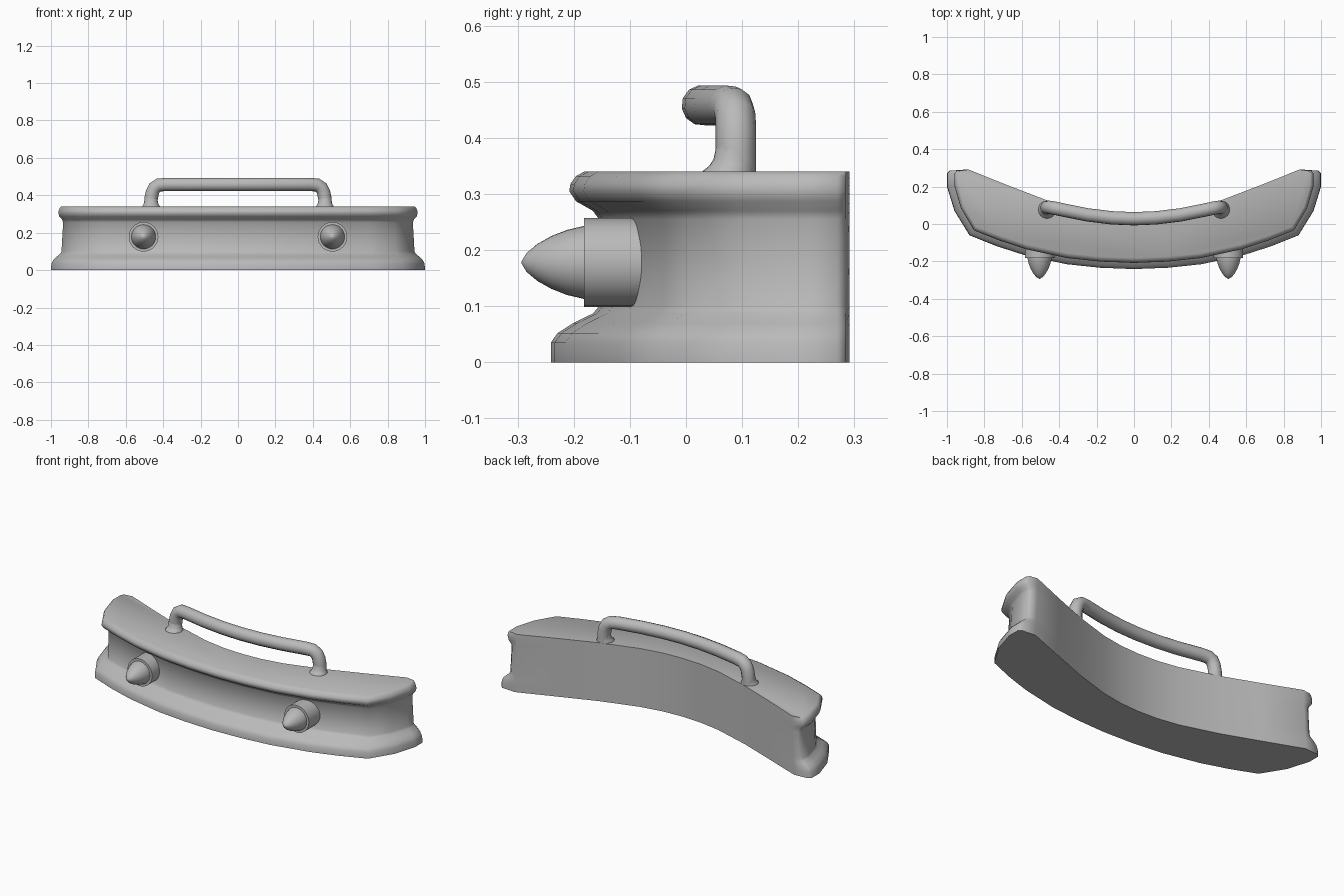
import bpy, bmesh, math
from mathutils import Vector

if "Cube" in bpy.data.objects:
    bpy.data.objects.remove(bpy.data.objects["Cube"])

# Mid-grey paint shared by every part
grey = bpy.data.materials.new("grey_paint")
grey.diffuse_color = (.49, .49, .49, 1)
grey.use_nodes = True
grey.node_tree.nodes["Principled BSDF"].inputs["Base Color"].default_value = grey.diffuse_color


def smooth(ob, angle):
    ob.data.materials.clear()
    ob.data.materials.append(grey)
    bpy.ops.object.select_all(action='DESELECT')
    ob.select_set(True)
    bpy.context.view_layer.objects.active = ob
    bpy.ops.object.shade_smooth_by_angle(angle=math.radians(angle))


# Skin a stack of vertex rings into a capped solid
def loft(name, rings, angle=40):
    bm = bmesh.new()
    rs = [[bm.verts.new(c) for c in ring] for ring in rings]
    n = len(rs[0])
    for a, b in zip(rs, rs[1:]):
        for i in range(n):
            j = (i + 1) % n
            bm.faces.new((a[i], a[j], b[j], b[i]))
    bm.faces.new(rs[0])
    bm.faces.new(rs[-1])
    bmesh.ops.recalc_face_normals(bm, faces=bm.faces)
    me = bpy.data.meshes.new(name)
    bm.to_mesh(me)
    bm.free()
    ob = bpy.data.objects.new(name, me)
    bpy.context.collection.objects.link(ob)
    smooth(ob, angle)


# Curved bumper body: plan outline swept through a lipped vertical profile
front = [(0, -.241), (.18, -.234), (.36, -.215), (.58, -.168), (.73, -.12),
         (.88, -.06), (.96, .07), (1, .2), (1, .27)]
back = [(.985, .285), (.9, .291), (.68, .207), (.47, .128), (.25, .062), (.12, .04), (0, .034)]
profile = [(.0, 0), (.0, .035), (.012, .052), (.04, .07), (.075, .087), (.086, .1),
           (.086, .18), (.086, .255), (.075, .27), (.045, .287), (.033, .305),
           (.035, .318), (.045, .332), (.06, .34)]


def plan(inset, z):
    half = []
    for i, (x, y) in enumerate(front):
        a = front[i - 1] if i else (-front[1][0], front[1][1])
        b = front[min(i + 1, len(front) - 1)]
        t = Vector((b[0] - a[0], b[1] - a[1])).normalized()
        half.append((x - t.y * inset * .6, y + t.x * inset))
    half[-1] = (half[-1][0], front[-1][1])
    half.append((back[0][0] - inset * .6, back[0][1]))
    half += back[1:]
    # the ends lean inward with height
    half = [(x - .07 * z * x ** 4, y) for x, y in half]
    return [(x, y, z) for x, y in half] + [(-x, y, z) for x, y in reversed(half[1:-1])]


loft("bumper_body", [plan(d, z) for d, z in profile], 50)


def circle(n=32):
    return [(math.cos(k * math.tau / n), math.sin(k * math.tau / n)) for k in range(n)]


# Solid of revolution about a forward-facing axis
def lathe(name, x, z, prof):
    loft(name, [[(x + r * c, y, z + r * s) for c, s in circle()] for r, y in prof])


# Pointed bumper guards with round sockets, and flared feet under the handle
foot = [(.049, .075, .33), (.047, .077, .341), (.041, .082, .35),
        (.037, .086, .362), (.034, .088, .385)]
for side, s in (("left", -1), ("right", 1)):
    lathe("guard_socket_" + side, s * .505, .178, [(.079, -.05), (.079, -.182)])
    lathe("guard_point_" + side, s * .505, .178,
          [(.065, -.17), (.065, -.182), (.058, -.212), (.047, -.24),
           (.033, -.265), (.017, -.284), (.002, -.293)])
    loft("handle_foot_" + side,
         [[(s * .465 + r * c, y + r * q, z) for c, q in circle(24)] for r, y, z in foot], 60)

# Bowed tubular handle
half = [(.467, .089, .32), (.465, .089, .38), (.458, .089, .415), (.446, .088, .44),
        (.422, .084, .455), (.38, .075, .458), (.25, .049, .458), (.12, .033, .458)]
path = half + [(0, .028, .458)] + [(-x, y, z) for x, y, z in reversed(half)]
cu = bpy.data.curves.new("handle", 'CURVE')
cu.dimensions = '3D'
cu.bevel_depth = .036
cu.bevel_resolution = 4
cu.use_fill_caps = True
sp = cu.splines.new('POLY')
sp.points.add(len(path) - 1)
for p, c in zip(sp.points, path):
    p.co = (*c, 1)
handle = bpy.data.objects.new("handle", cu)
bpy.context.collection.objects.link(handle)
bpy.ops.object.select_all(action='DESELECT')
handle.select_set(True)
bpy.context.view_layer.objects.active = handle
bpy.ops.object.convert(target='MESH')
smooth(bpy.context.view_layer.objects.active, 50)
